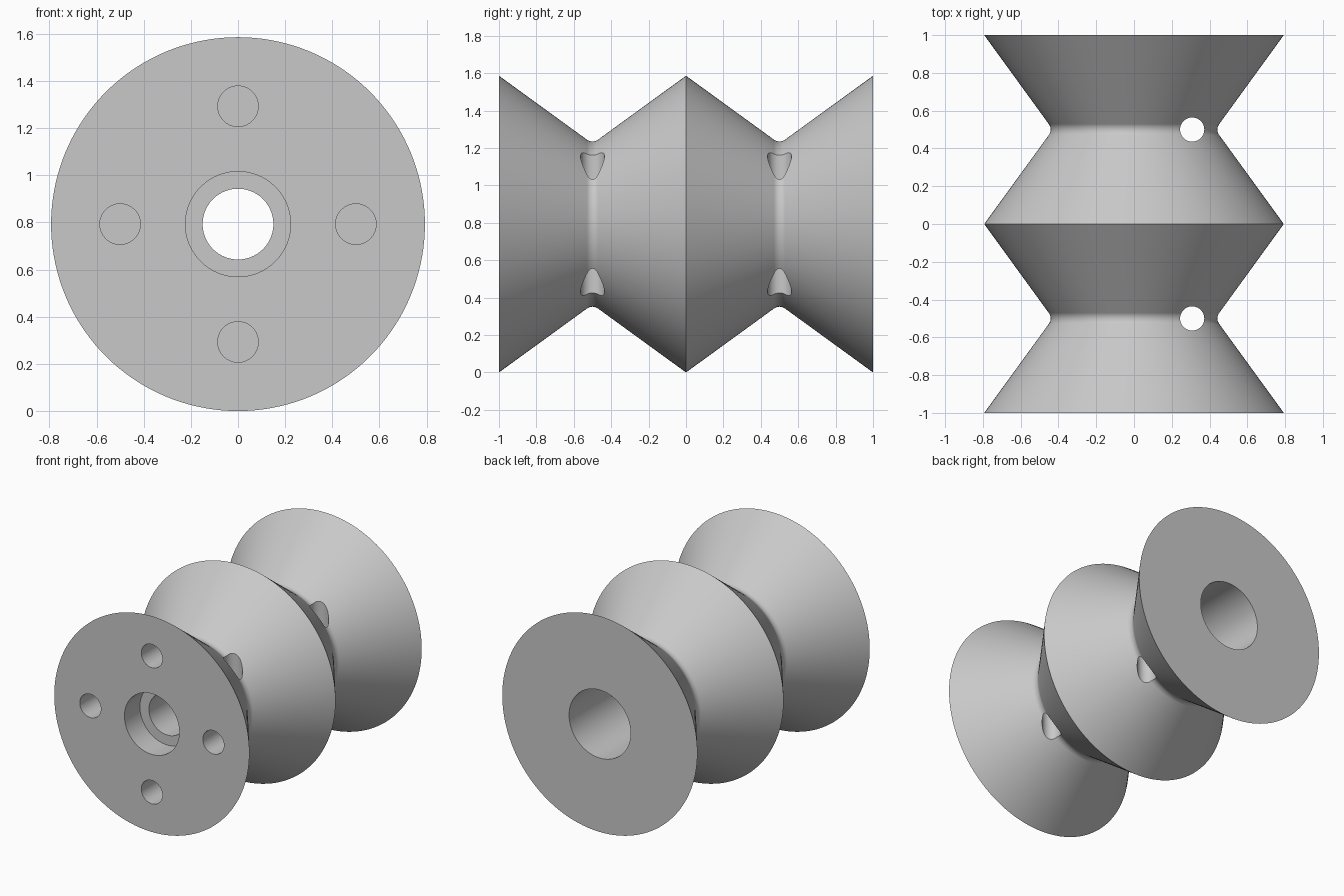
import bpy
import bmesh
from math import sin, cos, atan, pi
from mathutils import Matrix, Vector

cube = bpy.data.objects.get("Cube")
if cube:
    bpy.data.objects.remove(cube)

RIM = 0.793           # flange radius, also the axis height
APEX = 0.43           # neck radius before rounding
FILLET = 0.05
SEGMENTS = 144

grey = bpy.data.materials.new("light grey")
grey.use_nodes = True
colour = (0.58, 0.58, 0.58, 1)
grey.diffuse_color = colour
grey.node_tree.nodes["Principled BSDF"].inputs["Base Color"].default_value = colour


def neck(y, steps=10):
    """Rounded bottom of a V groove, as (radius, y) points."""
    slope = atan((RIM - APEX) / 0.5)
    centre = APEX + FILLET / cos(slope)
    angles = [slope * (2 * i / steps - 1) for i in range(steps + 1)]
    return [(centre - FILLET * cos(a), y + FILLET * sin(a)) for a in angles]


def drill(name, target, centre, axis, radius, depth):
    """Cut a round hole centred on a point along an axis."""
    mesh = bpy.data.meshes.new(name)
    bm = bmesh.new()
    turn = Vector((0, 0, 1)).rotation_difference(Vector(axis)).to_matrix().to_4x4()
    bmesh.ops.create_cone(bm, cap_ends=True, segments=64, radius1=radius,
                          radius2=radius, depth=depth,
                          matrix=Matrix.Translation(centre) @ turn)
    bm.to_mesh(mesh)
    bm.free()
    mesh.materials.append(grey)
    cutter = bpy.data.objects.new(name, mesh)
    bpy.context.collection.objects.link(cutter)
    cutter.hide_render = True
    mod = target.modifiers.new(name, 'BOOLEAN')
    mod.operation = 'DIFFERENCE'
    mod.solver = 'EXACT'
    mod.object = cutter
    bpy.context.view_layer.objects.active = target
    bpy.ops.object.modifier_apply(modifier=name)
    bpy.data.objects.remove(cutter)


# Spool body: double groove outside, stepped bore inside
profile = [(RIM, -1)] + neck(-0.5) + [(RIM, 0)] + neck(0.5) + [(RIM, 1)]
profile += [(0.25, 1), (0.25, 0), (0.15, 0), (0.15, -0.82), (0.223, -0.82), (0.223, -1)]

bm = bmesh.new()
rings = []
for s in range(SEGMENTS):
    a = 2 * pi * s / SEGMENTS
    rings.append([bm.verts.new((r * cos(a), y, RIM + r * sin(a))) for r, y in profile])
for s in range(SEGMENTS):
    here, there = rings[s], rings[(s + 1) % SEGMENTS]
    for i in range(len(profile)):
        j = (i + 1) % len(profile)
        bm.faces.new((here[i], here[j], there[j], there[i]))
bmesh.ops.recalc_face_normals(bm, faces=bm.faces)
mesh = bpy.data.meshes.new("spool")
bm.to_mesh(mesh)
bm.free()
mesh.materials.append(grey)
spool = bpy.data.objects.new("spool", mesh)
bpy.context.collection.objects.link(spool)

# Four blind screw holes in the front flange
for k in range(4):
    a = k * pi / 2
    drill("screw_hole", spool, Vector((0.5 * cos(a), -1, RIM + 0.5 * sin(a))),
          (0, 1, 0), 0.086, 0.5)

# Vertical line holes through each neck
for y in (-0.5, 0.5):
    drill("line_hole", spool, Vector((0.308, y, RIM)), (0, 0, 1), 0.064, 2)

# Smooth curved surfaces, crisp edges
bpy.ops.object.select_all(action='DESELECT')
spool.select_set(True)
bpy.context.view_layer.objects.active = spool
bpy.ops.object.shade_smooth_by_angle(angle=pi / 6)
weighted = spool.modifiers.new("weighted_normals", 'WEIGHTED_NORMAL')
weighted.keep_sharp = True
